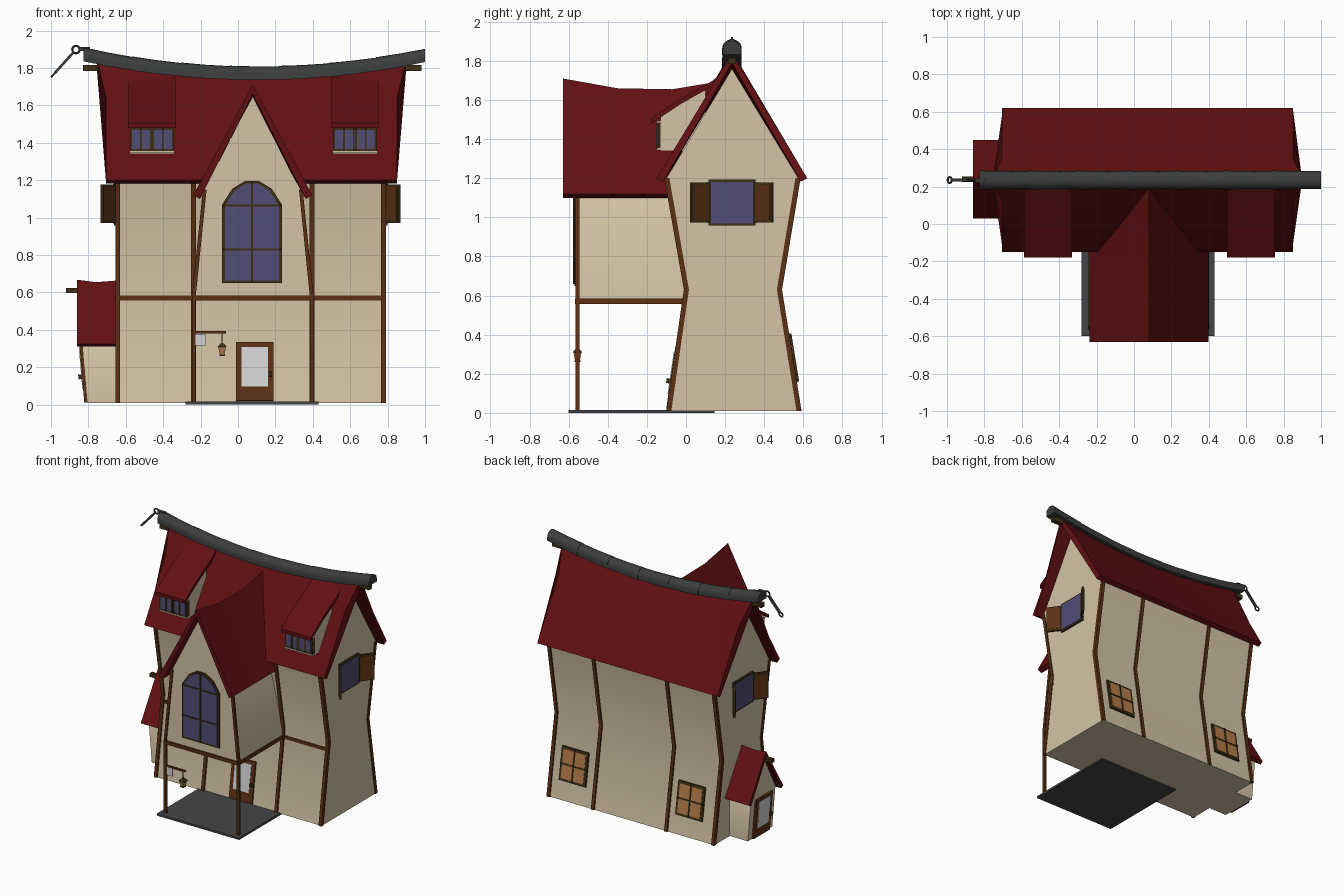
import bpy, bmesh, math
from mathutils import Matrix, Vector

cube = bpy.data.objects.get("Cube")
if cube:
    bpy.data.objects.remove(cube, do_unlink=True)


def material(name, *rgb):
    m = bpy.data.materials.new(name)
    m.use_nodes = True
    m.diffuse_color = (*rgb, 1)
    m.node_tree.nodes["Principled BSDF"].inputs["Base Color"].default_value = (*rgb, 1)
    return m


plaster = material("cream plaster", .66, .55, .38)
red = material("red roof", .12, .005, .006)
timber = material("brown timber", .105, .03, .007)
dark = material("dark wood", .05, .03, .008)
blue = material("blue glass", .085, .075, .18)
amber = material("amber glass", .46, .2, .07)
pale = material("pale glass", .65, .65, .66)
slate = material("ridge slate", .045, .047, .047)
stone = material("porch stone", .06, .06, .064)
parts = []


def loft(name, rings, mat, M=Matrix()):
    """Closed solid through a row of equal-length rings."""
    bm = bmesh.new()
    vs = [[bm.verts.new(M @ Vector(p)) for p in r] for r in rings]
    n = len(vs[0])
    for a, b in zip(vs, vs[1:]):
        for i in range(n):
            bm.faces.new((a[i], a[(i + 1) % n], b[(i + 1) % n], b[i]))
    bm.faces.new(vs[0])
    bm.faces.new(vs[-1])
    bmesh.ops.recalc_face_normals(bm, faces=bm.faces[:])
    me = bpy.data.meshes.new(name)
    bm.to_mesh(me)
    bm.free()
    me.materials.append(mat)
    ob = bpy.data.objects.new(name, me)
    bpy.context.collection.objects.link(ob)
    parts.append(ob)
    return ob


def rect(w, h, cx=0, cz=0):
    return [(cx + sx * w / 2, cz + sz * h / 2) for sx, sz in ((-1, -1), (1, -1), (1, 1), (-1, 1))]


def panel(name, outline, y0, y1, mat, M=Matrix()):
    return loft(name, [[(x, y, z) for x, z in outline] for y in (y0, y1)], mat, M)


def box(name, x, y, z, mat, M=Matrix()):
    return loft(name, [[(a, b, c) for a, b in ((x[0], y[0]), (x[1], y[0]), (x[1], y[1]), (x[0], y[1]))]
                       for c in z], mat, M)


def post(name, path, r, mat=timber):
    return loft(name, [[(x - r, y - r, z), (x + r, y - r, z), (x + r, y + r, z), (x - r, y + r, z)]
                       for x, y, z in path], mat)


def place(x, y, z, turn=0, tilt=0):
    return (Matrix.Translation((x, y, z)) @ Matrix.Rotation(math.radians(turn), 4, 'Z')
            @ Matrix.Rotation(tilt, 4, 'X'))


def window(name, M, w, h, glass, vbars=(), hbars=(), outline=None, border=.018):
    outline = outline or rect(w, h)
    kx, kz = 1 - 2 * border / w, 1 - 2 * border / h
    panel(name + "_frame", outline, .02, -.014, dark, M)
    panel(name + "_glass", [(x * kx, z * kz) for x, z in outline], 0, -.018, glass, M)
    for x in vbars:
        panel(name + "_upright_bar", rect(.01, h * .97, x), 0, -.023, dark, M)
    for z in hbars:
        panel(name + "_cross_bar", rect(w * .97, .01, 0, z), 0, -.023, dark, M)


def door(name, M, w, h):
    panel(name, rect(w, h, 0, h / 2), .03, -.015, timber, M)
    panel(name + "_pane", rect(w * .7, h * .68, 0, h * .58), 0, -.019, pale, M)
    panel(name + "_knob", rect(.018, .025, w * .42, h * .45), 0, -.035, dark, M)


def ridge(x):
    return 1.765 + .095 * ((x - .1) / .9) ** 2


# Main house body, pinched at the waist
X0, X1, YC = -.65, .785, .235
front = [(-.09, .01), (0, .63), (-.1, 1.2)]
back = [(.58, .01), (.48, .63), (.575, 1.2)]
xs = [X0 + (X1 - X0) * i / 10 for i in range(11)]
loft("house_walls", [[(x, y, z) for y, z in front + [(YC, ridge(x) - .06)] + back[::-1]] for x in xs], plaster)

# Timber uprights on front and back
for x in (-.643, -.237, .395, .778):
    post("front_upright", [(x, y + .002, z) for y, z in front], .013)
    post("back_upright", [(x, y - .002, z) for y, z in back], .013)
box("front_crossbeam", (X0, X1), (-.012, .02), (.558, .584), timber)

# Sagging main roof with flared ridge ends
rows = [(0, 0), (.35, 0), (.68, 0), (1, .05)]
rings = []
for i in range(13):
    s = i / 6 - 1
    x = .072 + .777 * s
    r = ridge(x + .05 * s)
    side = [(x + f * s, .385 * (1 - t), 1.2 + (r - 1.2) * t) for t, f in rows]
    ring = [(a, YC - b, c) for a, b, c in side] + [(a, YC + b, c) for a, b, c in side[-2::-1]]
    ring += [(x, YC + .352, 1.182), (x + .05 * s, YC, r - .05), (x, YC - .352, 1.182)]
    rings.append(ring)
loft("main_roof", rings, red)

# Ridge tiles and the beam ends below them
step = 1.826 / 7
arch = [(.05 * math.cos(a), .045 * math.sin(a)) for a in [math.pi * k / 8 for k in range(9)]]
arch = [(.05, -.03)] + arch + [(-.05, -.03)]
for i in range(7):
    a = 1 - step * (i + 1)
    loft("ridge_tile", [[(x, YC + y * k, ridge(x) + z * k) for y, z in arch]
                        for x, k in ((a, 1), (a + step / 2, .97), (a + step + (.012 if i else 0), .94))], slate)
for x in ((-.83, -.68), (.8, .98)):
    box("ridge_beam_end", x, (YC - .02, YC + .02), (1.783, 1.815), dark)

# Hook and rod at the left end of the ridge
rod = Matrix.Translation((-.93, YC, 1.828)) @ Matrix.Rotation(math.radians(42), 4, 'Y')
box("hook_rod", (-.007, .007), (-.009, .009), (-.07, .08), slate, rod)
for z, r in ((-.083, .016), (.095, .02)):
    bpy.ops.mesh.primitive_torus_add(major_radius=r, minor_radius=.006, major_segments=12, minor_segments=6)
    link = bpy.context.object
    link.name = "hook_link"
    link.matrix_world = (rod @ Matrix.Translation((0, 0, z))
                         @ Matrix.Rotation(math.pi / 2, 4, 'X' if z > 0 else 'Y'))
    link.data.materials.append(slate)
    parts.append(link)
box("hook_arm", (-.85, -.79), (YC - .012, YC + .012), (1.89, 1.912), slate)

# Overhanging front bay
BX, BY = .079, -.555
loft("bay_walls", [[(BX + x, y, z) for x, z in ((-.315, .57), (-.258, 1.15), (0, top), (.258, 1.15), (.315, .57))]
                   for y, top in ((BY, 1.655), (-.35, 1.605), (.05, 1.6))], plaster)
loft("bay_roof", [[(BX - .318, ye, 1.12), (BX, yr, z), (BX + .318, ye, 1.12),
                   (BX + .283, ye, 1.1), (BX, yr, z - .05), (BX - .283, ye, 1.1)]
                  for ye, yr, z in ((-.63, -.63, 1.71), (-.4, -.35, 1.66), (-.25, -.07, 1.655),
                                    (-.12, .14, 1.69), (-.05, .22, 1.71))], red)
for s in (-1, 1):
    post("bay_post", [(BX + s * .315, BY, .01), (BX + s * .315, BY, .58), (BX + s * .257, BY, 1.15)], .01)
    x = BX + s * .313
    box("bay_side_beam", (x - .01, x + .01), (BY, .02), (.558, .584), timber)
box("bay_front_beam", (BX - .32, BX + .32), (BY - .012, BY + .012), (.558, .584), timber)
half = [(.16, -.275), (.16, .145), (.105, .23), (.035, .272)]
window("arched_window", place(.075, BY, .925), .32, .55, blue, (0,), (-.095, .14),
       half + [(-x, z) for x, z in half[::-1]], .015)

# Porch floor, front door, hanging sign and lantern
box("porch_floor", (-.28, .43), (-.6, .145), (0, .016), stone)
door("front_door", place(.09, -.086, .02, 0, -.145), .2, .315)
box("sign_arm", (-.24, -.065), (BY - .007, BY + .007), (.38, .393), timber)
panel("sign_board", rect(.06, .062, -.205, .348), BY - .003, BY + .003, pale)
post("lantern_chain", [(-.085, BY, .32), (-.085, BY, .385)], .003, dark)
for name, mat, path in (("lantern_glass", amber, ((.268, .013), (.308, .02))),
                        ("lantern_cap", dark, ((.308, .026), (.328, .008))),
                        ("lantern_base", dark, ((.26, .015), (.268, .015)))):
    loft(name, [[(-.085 + sx * r, BY + sy * r, z) for sx, sy in rect(2, 2)] for z, r in path], mat)

# Roof dormers
top = [(-.18, 1.505), (-.03, 1.605), (.13, 1.695), (.2, 1.75)]
cheek = [(-.13, 1.34), (-.13, 1.515), (-.03, 1.585), (.1, 1.655), (.1, 1.34)]
for cx in (-.46, .625):
    loft("dormer_walls", [[(cx + s * .118, y, z) for y, z in cheek] for s in (-1, 1)], plaster)
    loft("dormer_roof", [[(cx + s * .129, y, z) for y, z in top + [(y, z - .027) for y, z in top[::-1]]]
                         for s in (-1, 1)], red)
    window("dormer_window", place(cx, -.13, 1.418), .236, .125, blue, (-.058, -.006, .006, .058), (), None, .012)
    for z in (1.35, 1.487):
        box("dormer_sill", (cx - .12, cx + .12), (-.15, -.12), (z - .005, z + .005), plaster)

# Gable end windows with open shutters
for x, turn in ((X1, 90), (X0, -90)):
    M = place(x, YC, 1.075, turn)
    window("gable_window", M, .24, .235, blue, (), (), None, .012)
    for s in (-1, 1):
        S = M @ Matrix.Translation((s * .118, -.012, 0)) @ Matrix.Rotation(-s * math.radians(36), 4, 'Z')
        panel("shutter", rect(.112, .205, s * .056), -.008, .008, dark, S)
        panel("shutter_board", rect(.09, .18, s * .056), -.011, .011, timber, S)

# Lit windows on the back wall
for x in (.585, -.42):
    window("back_window", place(x, .536, .28, 180, -.16), .23, .255, amber, (0,), (0,))

# Left side entrance
for_lean = [(.09, .01, -.807), (.09, .34, -.835), (.24, .62, -.835), (.39, .34, -.835), (.39, .01, -.807)]
loft("annex_walls", [[(x, y, z) for y, z, x in for_lean], [(-.6, y, z) for y, z, x in for_lean]], plaster)
loft("annex_roof", [[(x, .03, .325), (x, .24, r), (x, .45, .325), (x, .425, .31), (x, .24, r - .045), (x, .055, .31)]
                    for x, r in ((-.86, .668), (-.76, .655), (-.63, .665))], red)
box("annex_ridge_beam", (-.92, -.7), (.225, .255), (.597, .625), dark)
door("annex_door", place(-.807, .24, .012, -90, .085), .2, .31)

# Smooth curved walls and tiles, keep edges crisp
bpy.ops.object.select_all(action='DESELECT')
for ob in parts:
    ob.select_set(True)
bpy.context.view_layer.objects.active = parts[0]
bpy.ops.object.shade_smooth_by_angle(angle=math.radians(30))
